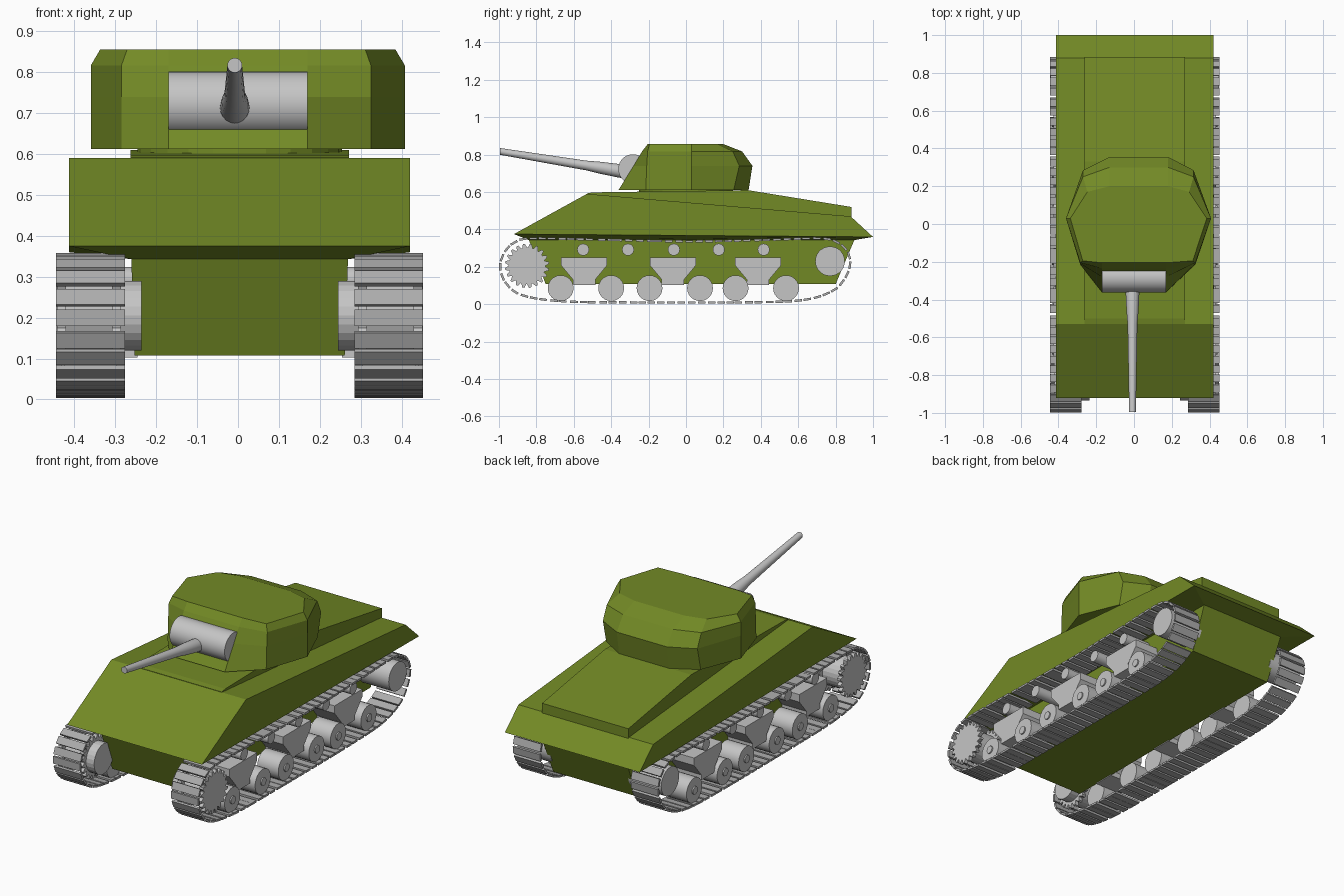
import bpy, bmesh, math
from mathutils import Vector

if "Cube" in bpy.data.objects:
    bpy.data.objects.remove(bpy.data.objects["Cube"])

def material(name, c):
    m = bpy.data.materials.new(name)
    m.diffuse_color = (*c, 1)
    m.use_nodes = True
    m.node_tree.nodes["Principled BSDF"].inputs["Base Color"].default_value = m.diffuse_color
    return m

GREEN = material("olive green", (0.171, 0.254, 0.019))
GREY = material("light grey", (0.56, 0.56, 0.56))
TRACK = material("track grey", (0.42, 0.42, 0.42))
CX = 0.004   # centre line of the body

def loft(bm, rings):
    """Skin a list of equal-length point rings and cap both ends."""
    vr = [[bm.verts.new(p) for p in r] for r in rings]
    n = len(vr[0])
    for a, b in zip(vr, vr[1:]):
        for i in range(n):
            j = (i + 1) % n
            bm.faces.new((a[i], a[j], b[j], b[i]))
    bm.faces.new(vr[0][::-1])
    bm.faces.new(vr[-1])

def prism(bm, profile, xa, xb):
    """Extrude a (y, z) profile along x."""
    loft(bm, [[(x, y, z) for y, z in profile] for x in (xa, xb)])

def disc(y, z, r, n=24):
    return [(y + r * math.cos(math.tau * i / n), z + r * math.sin(math.tau * i / n)) for i in range(n)]

def finish(bm, name, mat, smooth=False):
    bmesh.ops.recalc_face_normals(bm, faces=bm.faces)
    me = bpy.data.meshes.new(name)
    bm.to_mesh(me)
    bm.free()
    me.materials.append(mat)
    ob = bpy.data.objects.new(name, me)
    bpy.context.collection.objects.link(ob)
    if smooth:
        bpy.ops.object.select_all(action='DESELECT')
        bpy.context.view_layer.objects.active = ob
        ob.select_set(True)
        bpy.ops.object.shade_smooth_by_angle(angle=math.radians(35))
    return ob

# Hull: lower tub, flared sponson underside and sloped upper body
def hull_ring(w, yf, zf, yr, zr):
    return [(CX - w, yf, zf), (CX + w, yf, zf), (CX + w, yr, zr), (CX - w, yr, zr)]

bm = bmesh.new()
loft(bm, [hull_ring(0.257, -0.75, 0.107, 0.80, 0.107),
          hull_ring(0.265, -0.84, 0.343, 0.90, 0.343),
          hull_ring(0.417, -0.92, 0.375, 1.00, 0.36),
          hull_ring(0.417, -0.53, 0.59, 0.88, 0.47)])
finish(bm, "hull", GREEN)

# Raised centre deck
bm = bmesh.new()
prism(bm, [(-0.53, 0.55), (-0.53, 0.592), (-0.50, 0.598), (0.33, 0.61),
           (0.885, 0.52), (0.885, 0.44)], CX - 0.267, CX + 0.267)
finish(bm, "engine_deck", GREEN)

# Turret: four stacked ten-sided rings
def turret_ring(z, front, side, rear, rear_corner, inset):
    k = inset
    return [(x, y, z) for x, y in (
        (0.17, front), (0.325 - k * 0.6, side), (0.408 - k, 0.03), (0.315 - k, rear_corner),
        (0.18, rear), (-0.13, rear), (-0.27 + k, rear_corner), (-0.36 + k, 0.03),
        (-0.285 + k * 0.6, side), (-0.17, front))]

bm = bmesh.new()
loft(bm, [turret_ring(0.612, -0.36, -0.215, 0.335, 0.255, 0),
          turret_ring(0.74, -0.28, -0.21, 0.355, 0.285, 0),
          turret_ring(0.817, -0.235, -0.205, 0.30, 0.25, 0.0),
          turret_ring(0.856, -0.205, -0.195, 0.20, 0.17, 0.023)])
finish(bm, "turret", GREEN)

# Turret ring under the turret
bm = bmesh.new()
bmesh.ops.create_cone(bm, cap_ends=True, segments=24, radius1=0.25, radius2=0.25, depth=0.04)
bmesh.ops.translate(bm, verts=bm.verts, vec=(CX, 0, 0.6))
finish(bm, "turret_base", GREEN)

# Gun shield
bm = bmesh.new()
prism(bm, disc(-0.283, 0.723, 0.079, 32), -0.17, 0.17)
finish(bm, "gun_shield", GREY, True)

# Gun barrel: tapered, raised towards the muzzle
bm = bmesh.new()
gun = [(-0.30, 0.036), (-0.37, 0.036), (-0.46, 0.032), (-0.53, 0.026), (-0.995, 0.018)]
rings = []
for y, r in gun:
    zc = 0.712 + (-0.35 - y) * 0.163
    rings.append([(-0.008 + px, y, zc + pz) for px, pz in disc(0, 0, r, 20)])
loft(bm, rings)
finish(bm, "gun_barrel", GREY, True)

# Track path (y, z): closed smooth curve, resampled evenly
KEYS = [(-0.993, 0.20), (-0.965, 0.285), (-0.90, 0.338), (-0.80, 0.352), (-0.45, 0.345),
        (0.0, 0.336), (0.40, 0.343), (0.70, 0.352), (0.80, 0.335), (0.86, 0.285),
        (0.877, 0.215), (0.85, 0.14), (0.78, 0.07), (0.62, 0.022), (0.30, 0.010),
        (-0.30, 0.010), (-0.66, 0.016), (-0.87, 0.047), (-0.96, 0.11)]

def track_points(count):
    pts, n = [], len(KEYS)
    for i in range(n):
        a, b, c, d = (Vector(KEYS[(i + k) % n]) for k in (-1, 0, 1, 2))
        for s in range(24):
            t = s / 24
            pts.append(0.5 * (2 * b + (c - a) * t + (2 * a - 5 * b + 4 * c - d) * t * t
                              + (3 * b - a - 3 * c + d) * t ** 3))
    pts.append(pts[0])
    step = sum((q - p).length for p, q in zip(pts, pts[1:])) / count
    out, run = [], 0.0
    for p, q in zip(pts, pts[1:]):
        run += (q - p).length
        if run >= step * len(out) and len(out) < count:
            out.append((p, (q - p).normalized()))
    return out, step

LINKS, PITCH = track_points(78)
BOGIES = (-0.545, -0.07, 0.385)
WHEELS = (-0.67, -0.40, -0.195, 0.075, 0.265, 0.535)
ROLLERS = (-0.55, -0.31, -0.065, 0.175, 0.415)

for side, s in (("left", -1), ("right", 1)):
    def X(v):
        return CX + s * v

    # Track links
    bm = bmesh.new()
    for p, t in LINKS:
        u, v = t * PITCH * 0.39, Vector((-t.y, t.x)) * 0.006
        prism(bm, [p - u - v, p + u - v, p + u + v, p - u + v], X(0.281), X(0.449))
    finish(bm, side + "_track", TRACK)

    # Toothed drive sprocket: two toothed plates on a hub
    teeth = []
    for i in range(20):
        for f, r in ((0, 0.098), (0.3, 0.118), (0.6, 0.118), (0.85, 0.098)):
            a = math.tau * (i + f) / 20
            teeth.append((-0.85 + r * math.cos(a), 0.205 + r * math.sin(a)))
    bm = bmesh.new()
    prism(bm, teeth, X(0.425), X(0.447))
    prism(bm, teeth, X(0.29), X(0.312))
    prism(bm, disc(-0.85, 0.205, 0.085), X(0.24), X(0.43))
    finish(bm, side + "_sprocket", GREY)

    # Rear idler, road wheels and return rollers
    bm = bmesh.new()
    prism(bm, disc(0.77, 0.23, 0.079, 28), X(0.24), X(0.445))
    finish(bm, side + "_idler", GREY, True)
    bm = bmesh.new()
    for y in WHEELS:
        prism(bm, disc(y, 0.086, 0.069), X(0.30), X(0.43))
        prism(bm, disc(y, 0.086, 0.022, 12), X(0.43), X(0.437))
    finish(bm, side + "_road_wheels", GREY, True)
    bm = bmesh.new()
    for y in ROLLERS:
        prism(bm, disc(y, 0.292, 0.032, 16), X(0.25), X(0.42))
    finish(bm, side + "_return_rollers", GREY, True)

    # Suspension brackets
    bm = bmesh.new()
    half = [(0.123, 0.25), (0.123, 0.208), (0.06, 0.132), (0.06, 0.102)]
    for y in BOGIES:
        prof = [(y + a, z) for a, z in half] + [(y - a, z) for a, z in reversed(half)]
        prism(bm, prof, X(0.25), X(0.41))
    finish(bm, side + "_suspension", GREY)
